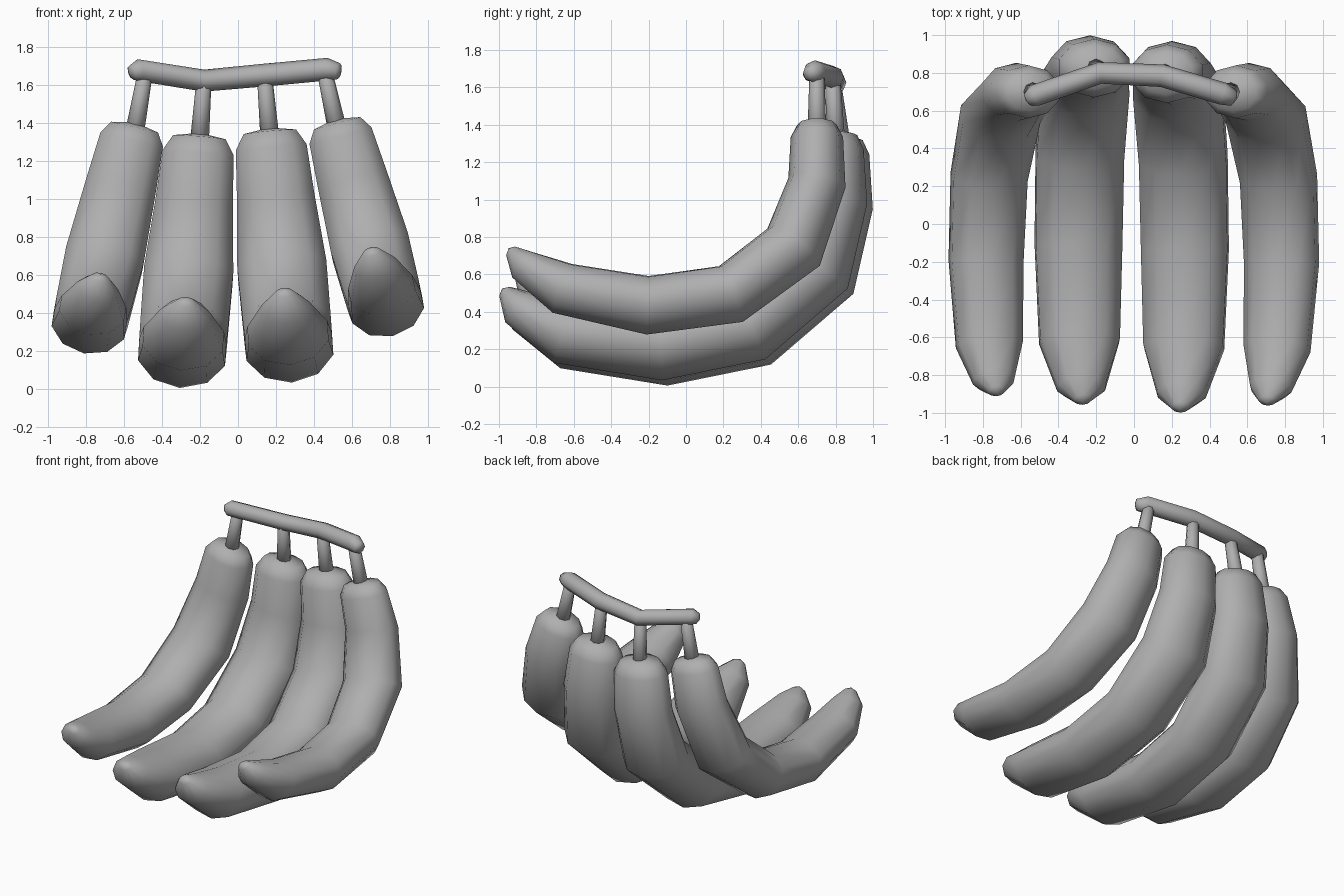
import bpy, bmesh, math
from mathutils import Vector

if "Cube" in bpy.data.objects:
    bpy.data.objects.remove(bpy.data.objects["Cube"])

grey = bpy.data.materials.new("grey")
grey.diffuse_color = (.43, .43, .43, 1)
grey.use_nodes = True
grey.node_tree.nodes["Principled BSDF"].inputs["Base Color"].default_value = grey.diffuse_color


def tube(name, path, radii, across, sides=10, ratio=1.0, domes=(.02, .02)):
    """Closed tube of rings along a path with domed ends; 'across' is the width direction."""
    pts = [Vector(p) for p in path]
    w0 = Vector(across).normalized()
    bm = bmesh.new()
    rings, tangents = [], []
    for i, p in enumerate(pts):
        a, b = pts[max(i - 1, 0)], pts[min(i + 1, len(pts) - 1)]
        t = Vector((0, 0, 0))
        if i > 0:
            t += (p - a).normalized()
        if i < len(pts) - 1:
            t += (b - p).normalized()
        t.normalize()
        tangents.append(t)
        w = (w0 - t * w0.dot(t)).normalized()
        n = w.cross(t)
        ring = []
        for k in range(sides):
            ang = 2 * math.pi * k / sides
            ring.append(bm.verts.new(p + radii[i] * (n * math.cos(ang) + w * ratio * math.sin(ang))))
        rings.append(ring)
    start = bm.verts.new(pts[0] - tangents[0] * domes[0])
    end = bm.verts.new(pts[-1] + tangents[-1] * domes[1])
    for r, s in zip(rings, rings[1:]):
        for k in range(sides):
            m = (k + 1) % sides
            bm.faces.new((r[k], r[m], s[m], s[k]))
    for k in range(sides):
        m = (k + 1) % sides
        bm.faces.new((rings[0][m], rings[0][k], start))
        bm.faces.new((rings[-1][k], rings[-1][m], end))
    bmesh.ops.recalc_face_normals(bm, faces=bm.faces)
    me = bpy.data.meshes.new(name)
    bm.to_mesh(me)
    bm.free()
    me.materials.append(grey)
    ob = bpy.data.objects.new(name, me)
    bpy.context.collection.objects.link(ob)
    bpy.ops.object.select_all(action='DESELECT')
    ob.select_set(True)
    bpy.context.view_layer.objects.active = ob
    bpy.ops.object.shade_smooth_by_angle(angle=math.radians(85))
    return ob


# side paths (y, z) of the outer and inner fruits, stem end to tip
outer_right = [(.70, 1.40), (.70, 1.335), (.70, 1.09), (.575, .745), (.24, .495),
               (-.205, .435), (-.66, .525), (-.87, .65), (-.935, .725)]
outer_left = [(.70, 1.38), (.70, 1.315), (.70, 1.06), (.58, .68), (.25, .415),
              (-.19, .345), (-.64, .42), (-.83, .525), (-.885, .59)]
inner_left = [(.83, 1.325), (.825, 1.245), (.83, .97), (.73, .60), (.37, .29),
              (-.105, .195), (-.62, .265), (-.865, .39), (-.93, .46)]
inner_right = [(y - .03, z + .028) for y, z in inner_left[:-2]] + [(-.90, .425), (-.97, .51)]
r_small = [.105, .14, .155, .173, .165, .16, .143, .09, .035]
r_big = [.115, .155, .17, .195, .192, .19, .175, .105, .037]

# fruits: each lies in a plane leaning sideways by slope k
fruits = [
    ("banana_outer_left", outer_left, r_small, -.56, -.23, (-.49, .70, 1.66)),
    ("banana_inner_left", inner_left, r_big, -.21, -.08, (-.18, .79, 1.62)),
    ("banana_inner_right", inner_right, r_big, .175, .09, (.14, .785, 1.65)),
    ("banana_outer_right", outer_right, r_small, .54, .268, (.455, .70, 1.68)),
]
for name, side, radii, x_top, k, stem_top in fruits:
    z_ref = side[1][1]
    path = [(x_top + k * (z_ref - z), y, z) for y, z in side]
    tube(name, path, radii, (1, 0, k * .8), ratio=1.27, domes=(.025, .02))
    # stem from the fruit's top into the crown bar
    base = Vector(path[0]) - Vector((0, 0, .03))
    tube(name.replace("banana", "stem"), [base, stem_top], [.05, .04], (1, 0, 0), sides=8)

# crown bar joining the stems
tube("crown_bar",
     [(-.56, .66, 1.667), (-.525, .68, 1.68), (-.18, .80, 1.625),
      (.15, .785, 1.655), (.47, .69, 1.685), (.53, .665, 1.675)],
     [.04, .058, .058, .06, .06, .043], (0, 0, 1), sides=8, domes=(.015, .015))
